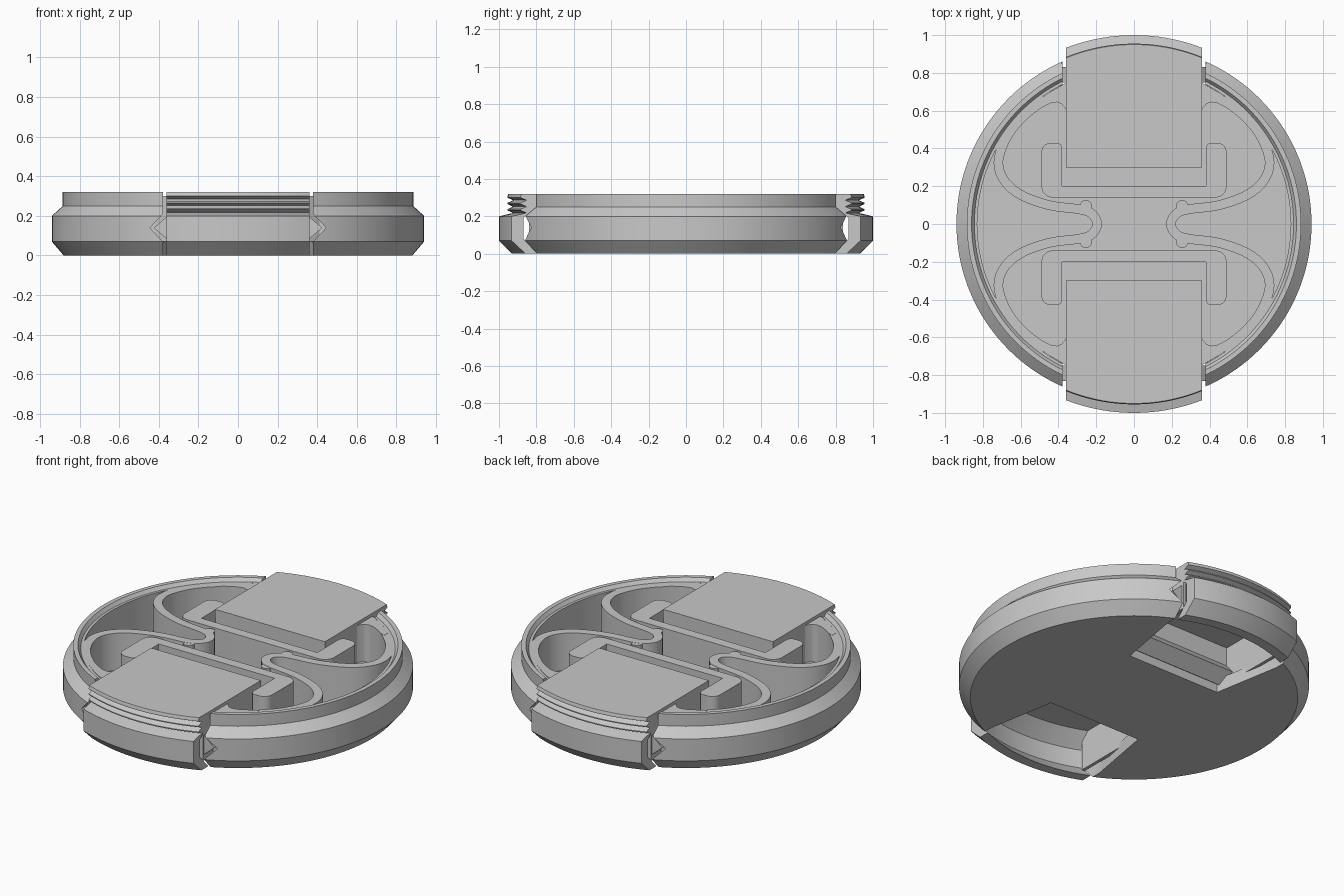
import bpy, bmesh, math
from mathutils import Vector

cube = bpy.data.objects.get("Cube")
if cube:
    bpy.data.objects.remove(cube, do_unlink=True)

grey = bpy.data.materials.new("matte grey plastic")
grey.use_nodes = True
colour = (0.58, 0.58, 0.58, 1)
grey.diffuse_color = colour
grey.node_tree.nodes["Principled BSDF"].inputs["Base Color"].default_value = colour


def finish(name, bm):
    bmesh.ops.recalc_face_normals(bm, faces=bm.faces)
    mesh = bpy.data.meshes.new(name)
    bm.to_mesh(mesh)
    bm.free()
    mesh.materials.append(grey)
    ob = bpy.data.objects.new(name, mesh)
    bpy.context.collection.objects.link(ob)
    return ob


def lathe(name, profile, steps=144):
    """Spin a closed (radius, height) profile around z."""
    bm = bmesh.new()
    verts = [bm.verts.new((r, 0, z)) for r, z in profile]
    edges = [bm.edges.new(p) for p in zip(verts, verts[1:])]
    bmesh.ops.spin(bm, geom=verts + edges, cent=(0, 0, 0), axis=(0, 0, 1),
                   angle=math.tau, steps=steps, use_duplicate=False)
    bmesh.ops.remove_doubles(bm, verts=bm.verts, dist=0.0005)
    return finish(name, bm)


def prism(name, outline, axis, low, high):
    """Extrude a 2D outline along the x, y or z axis."""
    place = {"x": lambda a, b: (low, a, b), "y": lambda a, b: (a, low, b),
             "z": lambda a, b: (a, b, low)}[axis]
    step = {"x": (1, 0, 0), "y": (0, 1, 0), "z": (0, 0, 1)}[axis]
    bm = bmesh.new()
    face = bm.faces.new([bm.verts.new(place(a, b)) for a, b in outline])
    new = bmesh.ops.extrude_face_region(bm, geom=[face])["geom"]
    moved = [v for v in new if isinstance(v, bmesh.types.BMVert)]
    bmesh.ops.translate(bm, verts=moved, vec=Vector(step) * (high - low))
    return finish(name, bm)


def box(name, x0, x1, y0, y1, z0, z1):
    return prism(name, [(x0, y0), (x1, y0), (x1, y1), (x0, y1)], "z", z0, z1)


def combine(target, tool, operation):
    mod = target.modifiers.new("cut", "BOOLEAN")
    mod.operation, mod.object, mod.solver = operation, tool, "EXACT"
    bpy.context.view_layer.objects.active = target
    bpy.ops.object.modifier_apply(modifier=mod.name)
    bpy.data.objects.remove(tool, do_unlink=True)


def smooth(ob):
    bpy.ops.object.select_all(action="DESELECT")
    ob.select_set(True)
    bpy.context.view_layer.objects.active = ob
    bpy.ops.object.shade_smooth_by_angle(angle=math.radians(25))


def spline(points, steps=8):
    """Smooth path through the points."""
    pts = [Vector(p) for p in points]
    pts = [2 * pts[0] - pts[1]] + pts + [2 * pts[-1] - pts[-2]]
    path = []
    for a, b, c, d in zip(pts, pts[1:], pts[2:], pts[3:]):
        for i in range(steps):
            t = i / steps
            path.append(0.5 * (2 * b + (c - a) * t + (2 * a - 5 * b + 4 * c - d) * t ** 2
                               + (3 * b - a - 3 * c + d) * t ** 3))
    return path + [pts[-2]]


def band(path, width):
    """Outline of a strip that follows a path."""
    left, right = [], []
    for i, p in enumerate(path):
        d = (path[min(i + 1, len(path) - 1)] - path[max(i - 1, 0)]).normalized()
        n = Vector((-d.y, d.x)) * width / 2
        left.append(p + n)
        right.append(p - n)
    return left + right[::-1]


def rounded(points, radius, steps=6):
    """Round the corners of an outline; radius 0 keeps a corner sharp."""
    out = []
    for i, p in enumerate(points):
        p = Vector(p)
        u = (Vector(points[i - 1]) - p).normalized() * radius[i]
        v = (Vector(points[(i + 1) % len(points)]) - p).normalized() * radius[i]
        if not radius[i]:
            out.append(p)
            continue
        for k in range(steps + 1):
            a = math.pi / 2 * k / steps
            out.append(p + u * (1 - math.sin(a)) + v * (1 - math.cos(a)))
    return out


FLOOR, TOP, CLIP = 0.08, 0.32, 0.36

# Round shell with a raised rim
shell = lathe("shell", [(0, 0), (0.88, 0), (0.94, 0.07), (0.94, 0.2), (0.885, 0.25),
                        (0.885, TOP), (0.86, TOP), (0.845, 0.3), (0.83, 0.3),
                        (0.83, FLOOR), (0, FLOOR)])

for s, side in ((-1, "front"), (1, "back")):
    # Flared slot for the clip and its guide grooves
    slot = [(-0.305, 0.33), (0.305, 0.33), (0.378, 0.74), (0.378, 1.1),
            (-0.378, 1.1), (-0.378, 0.74)]
    combine(shell, prism("slot", [(x, s * y) for x, y in slot], "z", -0.1, 0.5), "DIFFERENCE")
    for m in (-1, 1):
        groove = [(m * 0.36, 0.05), (m * 0.445, 0.14), (m * 0.36, 0.23)]
        combine(shell, prism("groove", groove, "y", *sorted((s * 0.72, s * 1.1))), "DIFFERENCE")

    # Squeeze clip: ribbed edge, finger wall and flat top
    teeth = []
    for i in range(3):
        z = 0.218 + i * 0.034
        teeth += [(0.925, z), (0.955, z + 0.014), (0.955, z + 0.02)]
    clip = lathe(side + "_clip", [(0, 0.27), (0.86, 0.27), (0.94, 0.19), (0.94, 0.08),
                                  (0.87, 0), (0.93, 0), (1, 0.07), (1, 0.2)]
                 + teeth + [(0.95, TOP), (0, TOP)])
    combine(clip, box("trim", -CLIP, CLIP, *sorted((s * 0.3, s * 1.1)), -0.1, 0.5), "INTERSECT")
    smooth(clip)
    grip = [(s * y, z) for y, z in ((0.301, 0.3), (0.301, 0.07), (0.345, 0.04),
                                    (0.42, 0.1), (0.37, 0.16), (0.37, 0.3))]
    prism(side + "_finger_grip", grip, "x", -0.359, 0.359)
    for m, hand in ((-1, "right"), (1, "left")):
        box(f"{side}_{hand}_clip_side", *sorted((m * 0.34, m * 0.359)),
            *sorted((s * 0.302, s * 0.84)), 0.05, 0.3)
        rail = [(m * 0.355, 0.08), (m * 0.425, 0.14), (m * 0.355, 0.2)]
        prism(f"{side}_{hand}_clip_rail", rail, "y", *sorted((s * 0.75, s * 0.83)))

        # Spring root: joins the spring to the clip with a rounded pocket end
        root = [(0.355, 0.59), (0.365, 0.615), (0.385, 0.637), (0.41, 0.645), (0.44, 0.64),
                (0.48, 0.62), (0.55, 0.58), (0.55, 0.62), (0.46, 0.69), (0.355, 0.75)]
        smooth(prism(f"{side}_{hand}_spring_root", [(m * x, s * y) for x, y in root],
                     "z", FLOOR - 0.01, 0.301))

    # Stop wall with two returned arms
    stop = [(-0.49, 0.14), (0.49, 0.14), (0.49, 0.43), (0.38, 0.43), (0.38, 0.2),
            (-0.38, 0.2), (-0.38, 0.43), (-0.49, 0.43)]
    outline = rounded(stop, [0.06, 0.06, 0.05, 0.03, 0, 0, 0.03, 0.05])
    wall = prism(side + "_stop_wall", [(x, s * y) for x, y in outline], "z", FLOOR - 0.01, 0.3)
    smooth(wall)

smooth(shell)

# Springs: a wavy strip on each side, hooked round the middle
half = [(0.225, 0.055), (0.29, 0.078), (0.45, 0.1), (0.6, 0.155), (0.69, 0.235),
        (0.717, 0.34), (0.665, 0.475), (0.575, 0.58), (0.47, 0.66)]
for m, hand in ((-1, "right"), (1, "left")):
    points = [(m * x, -y) for x, y in half[::-1]] + [(m * 0.195, 0)] + [(m * x, y) for x, y in half]
    smooth(prism(hand + "_spring", band(spline(points), 0.05), "z", FLOOR - 0.01, 0.3))
    for s, end in ((-1, "front"), (1, "back")):
        knob = rounded([(m * 0.225, s * 0.06), (m * 0.285, s * 0.06),
                        (m * 0.285, s * 0.125), (m * 0.225, s * 0.125)], [0, 0, 0.025, 0.025])
        smooth(prism(f"{hand}_{end}_spring_knob", knob, "z", FLOOR - 0.01, 0.299))
